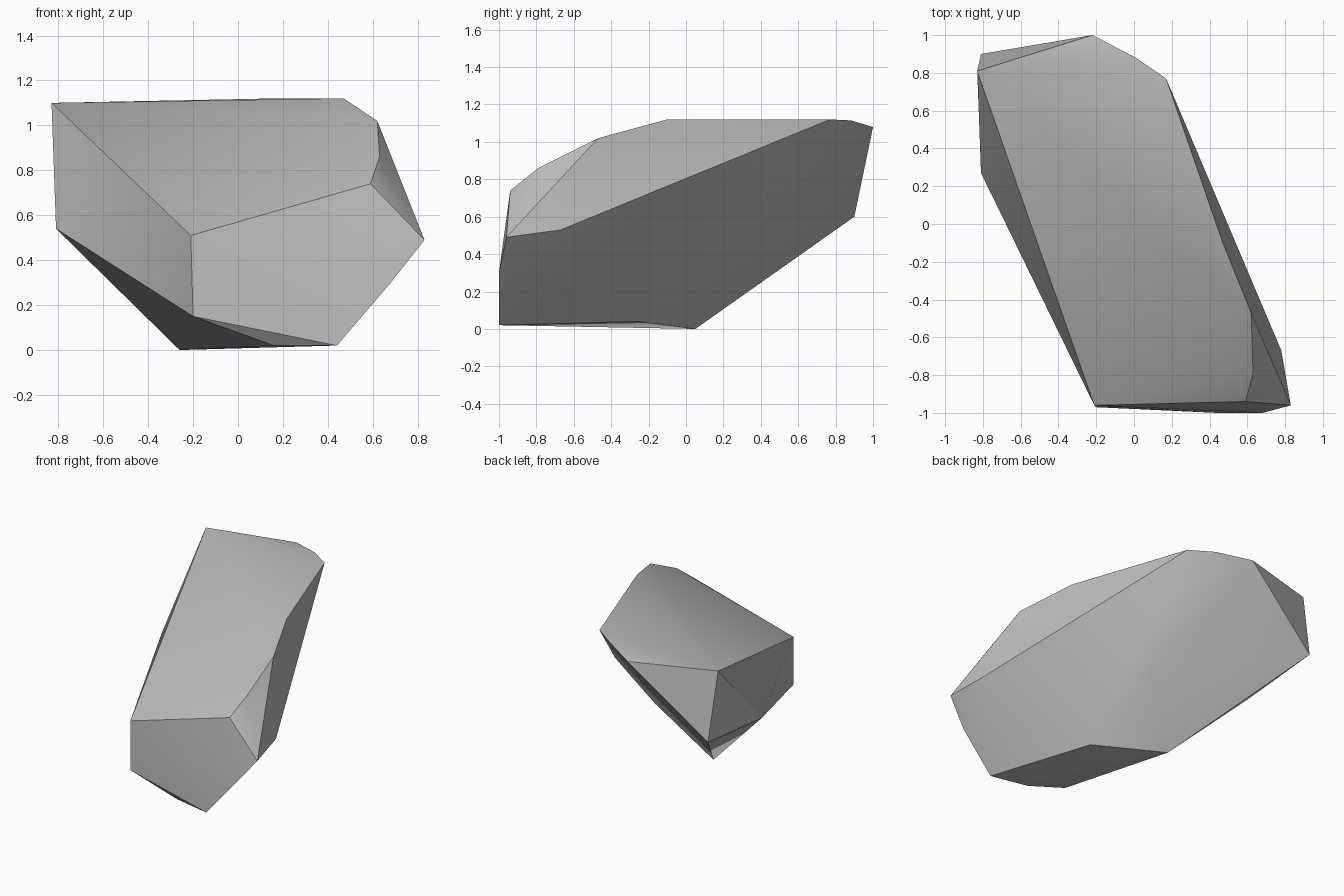
import bpy
import bmesh
import math

default_cube = bpy.data.objects.get("Cube")
if default_cube is not None:
    bpy.data.objects.remove(default_cube, do_unlink=True)


def make_material(name, colour):
    material = bpy.data.materials.new(name)
    material.use_nodes = True
    material.diffuse_color = colour
    shader = material.node_tree.nodes["Principled BSDF"]
    shader.inputs["Base Color"].default_value = colour
    return material


def make_hull(name, corners, material):
    """Wrap a convex faceted body around the given corners."""
    mesh = bpy.data.meshes.new(name)
    body = bmesh.new()
    for corner in corners:
        body.verts.new(corner)
    bmesh.ops.convex_hull(body, input=body.verts)
    loose = [vert for vert in body.verts if not vert.link_faces]
    bmesh.ops.delete(body, geom=loose, context="VERTS")
    bmesh.ops.recalc_face_normals(body, faces=body.faces)
    body.to_mesh(mesh)
    body.free()
    mesh.materials.append(material)
    hull = bpy.data.objects.new(name, mesh)
    bpy.context.scene.collection.objects.link(hull)
    return hull


# Corners around the flat crown, from the back right round to the front left
crown = [(-.83, .81, 1.1), (-.22, 1, 1.08), (.01, .88, 1.115),
         (.17, .77, 1.12), (.47, -.1, 1.12), (.62, -.47, 1.02)]

# Corners of the blunt front end
front_end = [(.63, -.79, .86), (.59, -.94, .74), (.83, -.96, .49),
             (.68, -1, .3), (-.21, -.96, .51), (-.2, -.97, .15)]

# Corners of the flanks
flanks = [(.78, -.67, .53), (-.81, .27, .54), (-.81, .9, .6)]

# Rounded ridge that swells the left flank towards the back
left_ridge = [(.19, .56, .83), (.06, .28, .42)]

# Corners of the narrow underside
underside = [(.44, -1, .02), (.16, -.94, .02),
             (-.26, .05, 0), (.17, -.26, .04)]

stone_grey = make_material("stone grey", (.5, .5, .5, 1))
rock = make_hull("rock", crown + front_end + flanks + left_ridge + underside,
                 stone_grey)

# Soften the shallow creases and keep the main ridges crisp
bpy.ops.object.select_all(action="DESELECT")
rock.select_set(True)
bpy.context.view_layer.objects.active = rock
bpy.ops.object.shade_smooth_by_angle(angle=math.radians(28))
